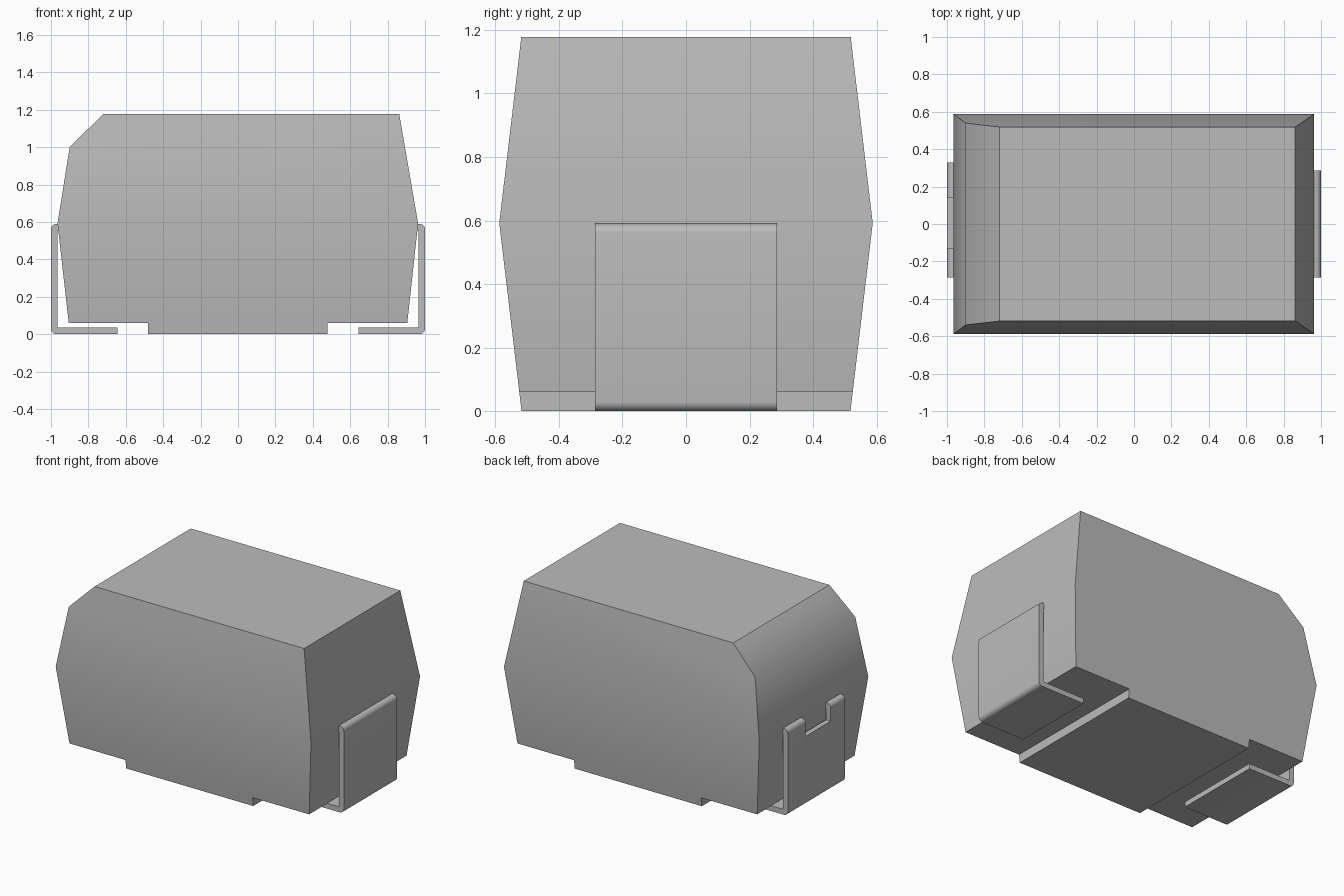
import bpy
import bmesh
from math import radians, sin, cos

cube = bpy.data.objects.get("Cube")
if cube:
    bpy.data.objects.remove(cube, do_unlink=True)

# One neutral grey for body and terminals
grey = bpy.data.materials.new("neutral_grey")
grey.use_nodes = True
colour = (0.5, 0.5, 0.5, 1)
grey.diffuse_color = colour
grey.node_tree.nodes["Principled BSDF"].inputs["Base Color"].default_value = colour


def extrude_profile(name, profile, front, back):
    """Extrude an x-z outline along y; front and back give y at each height."""
    bm = bmesh.new()
    a = [bm.verts.new((x, front(z), z)) for x, z in profile]
    b = [bm.verts.new((x, back(z), z)) for x, z in profile]
    n = len(profile)
    for i in range(n):
        j = (i + 1) % n
        bm.faces.new((a[i], a[j], b[j], b[i]))
    caps = [bm.faces.new(a), bm.faces.new(b)]
    # Split the end caps at the waist so each half is flat
    waist = [i for i, p in enumerate(profile) if p[1] == WAIST]
    if len(waist) == 2:
        for cap, ring in zip(caps, (a, b)):
            bmesh.utils.face_split(cap, ring[waist[0]], ring[waist[1]])
    bmesh.ops.recalc_face_normals(bm, faces=bm.faces)
    mesh = bpy.data.meshes.new(name)
    bm.to_mesh(mesh)
    bm.free()
    obj = bpy.data.objects.new(name, mesh)
    bpy.context.collection.objects.link(obj)
    mesh.materials.append(grey)
    return obj


def smooth(obj):
    bpy.ops.object.select_all(action="DESELECT")
    obj.select_set(True)
    bpy.context.view_layer.objects.active = obj
    bpy.ops.object.shade_smooth_by_angle(angle=radians(40))


def corner(cx, cz, r, start):
    """Quarter-circle points, counter-clockwise from the start angle."""
    return [(cx + r * cos(radians(start + t)), cz + r * sin(radians(start + t)))
            for t in range(0, 91, 15)]


WAIST, TOP = 0.592, 1.178


def half_width(z):
    return 0.588 - 0.07 * abs(z - WAIST) / WAIST


# Moulded body with chamfered end and raised centre pad underneath
body = extrude_profile("body", [
    (-0.72, TOP), (0.862, TOP), (0.963, WAIST), (0.905, 0.06),
    (0.478, 0.06), (0.478, 0), (-0.482, 0), (-0.482, 0.06),
    (-0.905, 0.06), (-0.965, WAIST), (-0.9, 1.0)],
    lambda z: -half_width(z), half_width)
smooth(body)

# Bent terminal outline: foot, rounded bend, upright, rounded top
THICK, HEIGHT, R = 0.036, 0.59, 0.03
outline = ([(0.645, 0)] + corner(1 - R, R, R, -90)
           + corner(1 - R, HEIGHT - R, R, 0)
           + [(0.95, HEIGHT), (0.95, HEIGHT - THICK),
              (1 - THICK, HEIGHT - THICK), (1 - THICK, THICK), (0.645, THICK)])

plain = extrude_profile("plain_terminal", outline,
                        lambda z: -0.287, lambda z: 0.287)
smooth(plain)

notched = extrude_profile("notched_terminal", [(-x, z) for x, z in outline],
                          lambda z: -0.285, lambda z: 0.33)
smooth(notched)

# Notch between the two prongs
cutter = extrude_profile("notch_cutter",
                         [(-1.1, 0.47), (-0.9, 0.47), (-0.9, 0.7), (-1.1, 0.7)],
                         lambda z: -0.132, lambda z: 0.138)
cutter.hide_render = True
cutter.hide_viewport = True
cut = notched.modifiers.new("notch", "BOOLEAN")
cut.operation = "DIFFERENCE"
cut.solver = "EXACT"
cut.object = cutter
